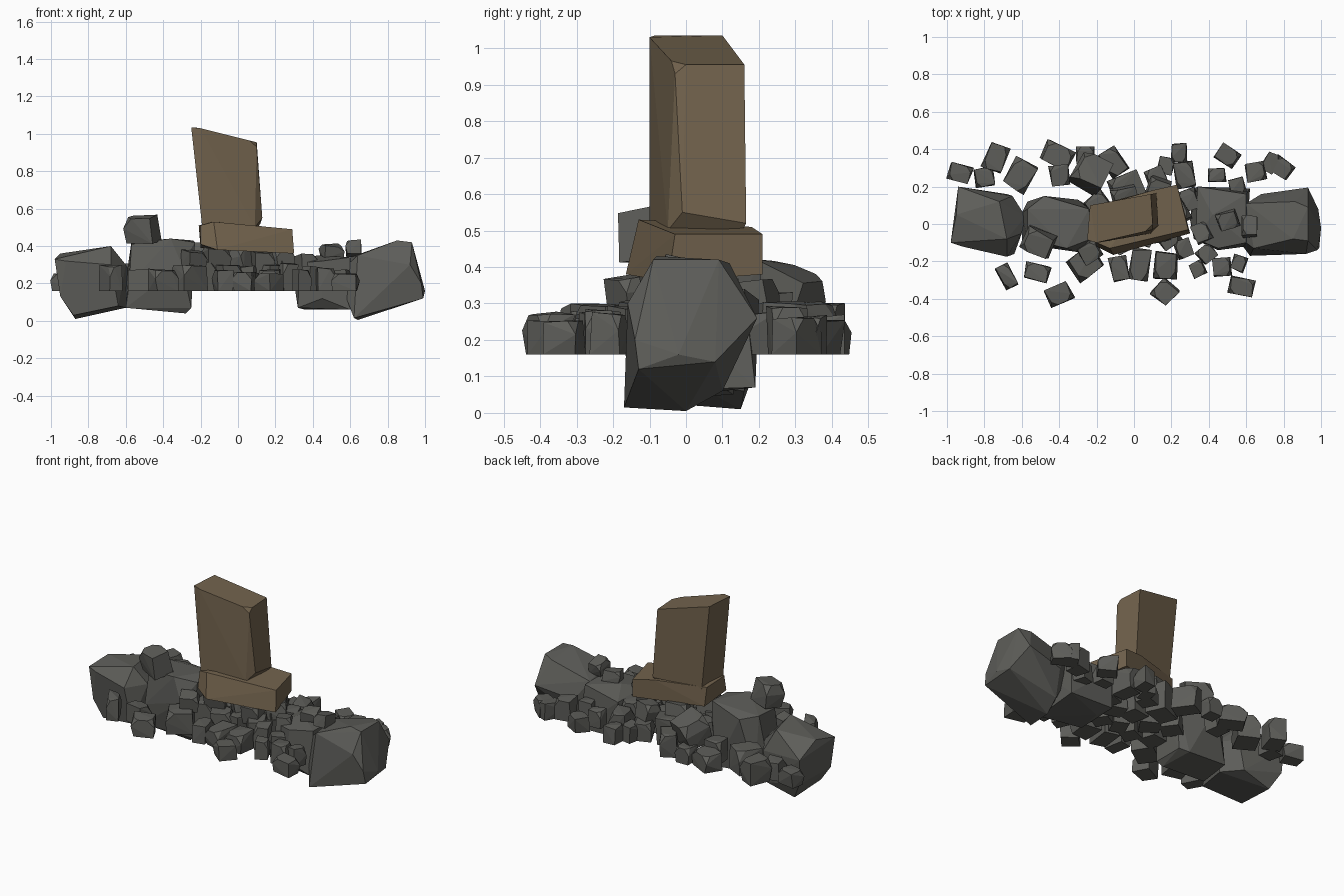
import bpy, bmesh, math, random
from mathutils import Vector, Matrix

random.seed(7)


def material(name, color):
    m = bpy.data.materials.new(name)
    m.diffuse_color = (*color, 1)
    return m


GREY = material("dark_stone", (0.11, 0.11, 0.10))
BROWN = material("brown_stone", (0.17, 0.125, 0.075))


def hull(name, points, mat):
    """Faceted stone: convex hull of a few corner points."""
    bm = bmesh.new()
    for p in points:
        bm.verts.new(p)
    res = bmesh.ops.convex_hull(bm, input=bm.verts)
    junk = {g for k in ("geom_interior", "geom_unused") for g in res[k]
            if isinstance(g, bmesh.types.BMVert)}
    bmesh.ops.delete(bm, geom=list(junk), context='VERTS')
    bmesh.ops.dissolve_limit(bm, angle_limit=math.radians(4), verts=bm.verts, edges=bm.edges)
    bmesh.ops.recalc_face_normals(bm, faces=bm.faces)
    me = bpy.data.meshes.new(name)
    bm.to_mesh(me)
    bm.free()
    me.materials.append(mat)
    ob = bpy.data.objects.new(name, me)
    bpy.context.collection.objects.link(ob)


def chunk(name, x, y, z, w, d, h, turn, tilt=0.0):
    """Small broken stone: jittered box with two knocked-off upper corners, base at z."""
    rot = Matrix.Rotation(math.radians(turn), 3, 'Z') @ Matrix.Rotation(math.radians(tilt), 3, 'X')
    j = lambda: random.uniform(0.75, 1.0)
    cut = random.sample([(-1, -1), (1, -1), (1, 1), (-1, 1)], 2)
    pts = []
    for sx in (-1, 1):
        for sy in (-1, 1):
            pts.append((sx * j(), sy * j(), -1))
            if (sx, sy) in cut:
                pts += [(sx, sy * 0.9, 0.1), (sx * 0.4, sy * 0.9, 0.8), (sx * 0.8, sy * 0.4, 0.85)]
            else:
                pts.append((sx * j(), sy * j(), j()))
    c = Vector((x, y, z + h / 2))
    hull(name, [c + rot @ Vector((p[0] * w / 2, p[1] * d / 2, p[2] * h / 2)) for p in pts], GREY)


# Standing stone
hull("standing_stone", [
    (-.25, -.085, 1.035), (-.20, -.10, 1.03), (-.235, .10, 1.035), (.09, .16, .955),
    (.10, 0, .955), (.06, -.04, .965), (.10, -.03, .93), (-.19, -.10, .49), (-.18, .10, .49),
    (.12, .165, .52), (.13, -.01, .55), (.09, -.05, .50), (.10, .15, .49)], BROWN)

# Plinth slab beneath it
hull("plinth_slab", [
    (-.20, -.12, .41), (-.11, -.165, .38), (-.13, -.13, .53), (-.20, -.10, .51),
    (-.21, .09, .51), (-.20, .10, .39), (.23, .21, .49), (.23, .21, .38),
    (.29, -.03, .49), (.30, -.05, .36), (.10, .18, .51)], BROWN)

# Four large boulders
hull("left_boulder", [
    (-.98, -.10, .33), (-.95, .05, .36), (-.94, .20, .28), (-.93, .19, .12), (-.68, -.08, .40),
    (-.72, .12, .39), (-.68, -.175, .30), (-.92, -.12, .32), (-.60, -.05, .30), (-.58, .04, .26),
    (-.65, .15, .25), (-.64, -.16, .08), (-.88, -.10, .03), (-.95, -.10, .13),
    (-.87, .15, .01), (-.60, .04, .07), (-.68, .16, .06)], GREY)
hull("left_inner_boulder", [
    (-.57, -.08, .41), (-.57, .08, .42), (-.36, -.13, .44), (-.48, .15, .40), (-.24, .08, .43),
    (-.23, -.08, .42), (-.60, .06, .22), (-.58, -.11, .20), (-.30, -.15, .30), (-.25, .10, .07),
    (-.25, -.10, .07), (-.28, -.08, .04), (-.30, .13, .05), (-.60, -.10, .07), (-.57, .12, .07)], GREY)
hull("right_inner_boulder", [
    (.34, .20, .31), (.33, -.08, .31), (.45, -.13, .32), (.60, -.10, .34), (.60, .16, .34),
    (.42, .05, .35), (.30, .02, .20), (.32, .19, .08), (.32, -.08, .07), (.45, -.14, .12),
    (.60, -.12, .06), (.62, .19, .07), (.36, .10, .06)], GREY)
hull("right_boulder", [
    (.62, -.17, .015), (.64, 0, .005), (.66, .10, .06), (.99, -.13, .12), (.985, .08, .14),
    (1.0, -.02, .16), (.93, -.09, .42), (.93, .09, .42), (.86, .12, .41), (.85, -.08, .43),
    (.93, .195, .26), (.98, -.14, .20), (.92, -.16, .30), (.64, -.13, .35), (.60, .11, .34),
    (.53, -.05, .25), (.54, .06, .25), (.68, .16, .22)], GREY)

# Rubble rows: x, y, width, depth, height, turn
BACK = [
    (-.93, .27, .13, .10, .10, -15), (-.74, .355, .12, .16, .15, -20), (-.80, .25, .11, .11, .12, 10),
    (-.61, .26, .14, .18, .16, -30), (-.41, .365, .17, .13, .11, -25), (-.40, .26, .11, .12, .15, 5),
    (-.26, .37, .10, .10, .11, 0), (-.11, .33, .11, .16, .15, 35), (-.04, .20, .18, .14, .18, 20),
    (.12, .25, .11, .11, .12, 20), (.17, .31, .09, .10, .11, -10), (.24, .38, .09, .11, .11, 0),
    (.27, .26, .11, .15, .15, 10), (.445, .26, .10, .08, .11, 0), (.50, .365, .12, .10, .10, -35),
    (.55, .20, .09, .10, .12, 15), (.65, .28, .11, .11, .14, 10), (.73, .33, .08, .12, .11, -30),
    (.79, .30, .12, .10, .11, -35)]
FRONT = [
    (-.68, -.28, .08, .14, .14, 30), (-.52, -.26, .14, .10, .12, -15), (-.40, -.375, .14, .11, .12, 25),
    (-.26, -.21, .17, .16, .15, 35), (-.08, -.24, .10, .15, .12, 10), (.03, -.22, .11, .18, .11, -8),
    (.17, -.22, .13, .16, .12, -4), (.165, -.365, .12, .12, .10, 50), (.27, -.13, .10, .11, .16, 20),
    (.34, -.24, .08, .09, .12, 25), (.47, -.23, .10, .11, .13, 5), (.56, -.21, .08, .09, .12, -20),
    (.575, -.335, .14, .10, .10, -10), (.39, -.16, .10, .10, .14, 40)]
CORE = [
    (-.19, -.06, .14, .14, .17, 15), (-.19, .10, .13, .14, .16, 40), (-.05, -.09, .13, .12, .15, 25),
    (-.07, .05, .13, .13, .15, 60), (.06, -.06, .11, .13, .14, -20), (.08, .09, .14, .13, .15, 10),
    (.18, -.07, .12, .12, .15, 35), (.20, .06, .13, .12, .16, -15), (.29, .13, .11, .12, .17, 20)]
for label, row in (("back_rubble", BACK), ("front_rubble", FRONT), ("core_rubble", CORE)):
    for x, y, w, d, h, turn in row:
        chunk(label, x, y, .16, w, d, h, turn)

# Raised stones: x, y, z, width, depth, height, turn, tilt
for s in [
        (-.51, -.10, .42, .17, .14, .15, -25, 8), (.50, .02, .34, .12, .10, .07, 15, 10),
        (.62, -.01, .35, .09, .12, .08, 0, -10), (-.23, .27, .24, .18, .18, .17, -30, -20),
        (-.12, -.05, .28, .14, .13, .12, 20, 10), (.02, .02, .27, .13, .13, .12, 45, -10),
        (.13, -.04, .26, .12, .12, .12, 10, 8), (.23, .06, .27, .12, .13, .11, 30, -8),
        (-.05, .15, .29, .14, .11, .11, 15, 12), (-.24, -.15, .28, .12, .11, .10, 30, 8),
        (.13, .19, .26, .12, .11, .11, -20, 10), (.36, -.05, .27, .10, .11, .09, 25, -8)]:
    chunk("raised_rubble", *s)
